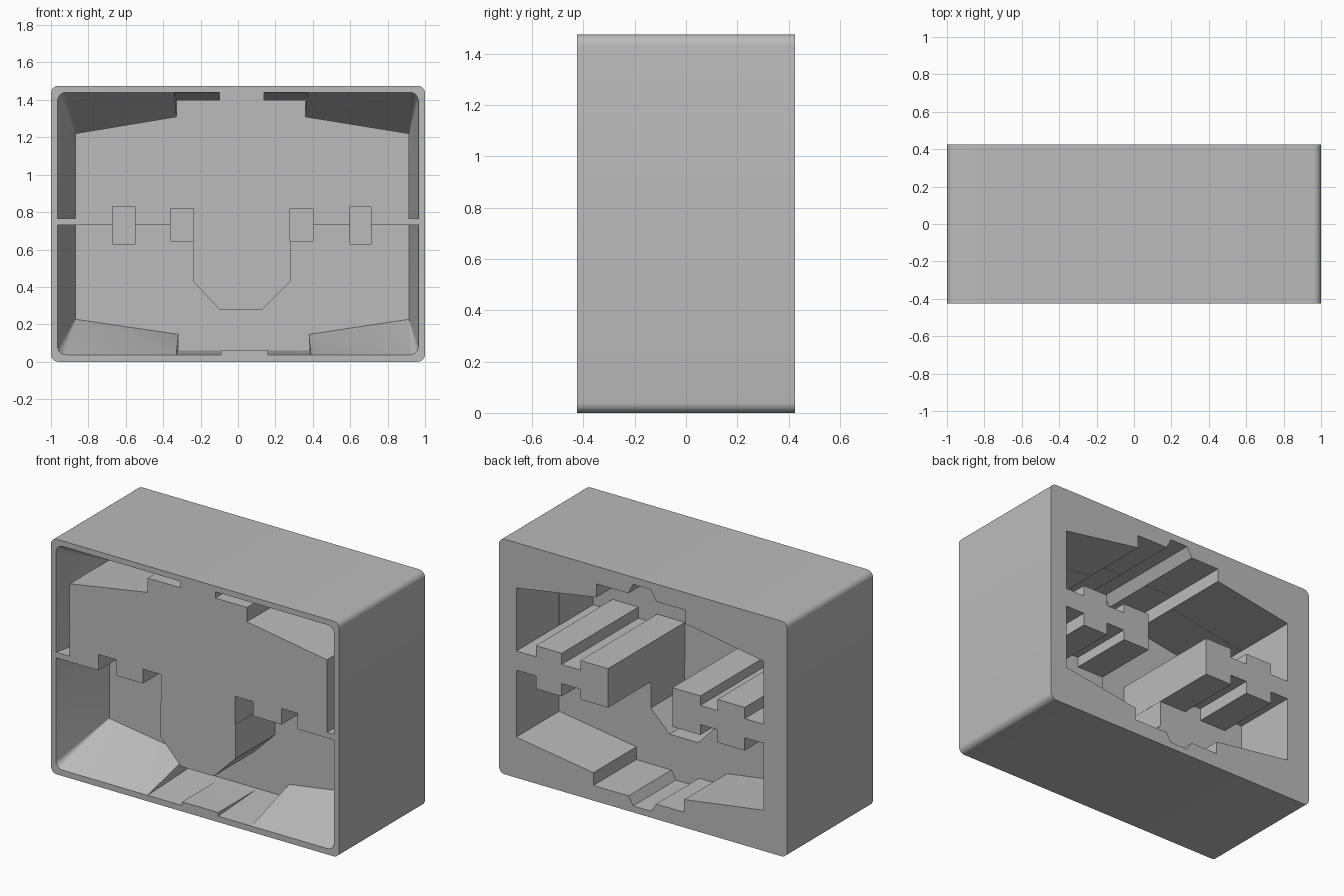
import bpy
import bmesh
from math import cos, sin, pi
from mathutils import Vector

cube = bpy.data.objects.get("Cube")
if cube:
    bpy.data.objects.remove(cube, do_unlink=True)

WALL = 0.035
FRONT, MIDDLE, BACK = -0.425, 0.0, 0.425
BEYOND = 0.5          # cutters reach past the faces


# ---------- helpers ----------
def loft(name, rings):
    """Solid through matching (outline, depth) rings."""
    bm = bmesh.new()
    rows = [[bm.verts.new((x, y, z)) for x, z in outline] for outline, y in rings]
    count = len(rows[0])
    for near, far in zip(rows, rows[1:]):
        for i in range(count):
            j = (i + 1) % count
            bm.faces.new((near[i], near[j], far[j], far[i]))
    caps = [bm.faces.new(rows[0]), bm.faces.new(rows[-1])]
    if len(rings) > 2:
        sides = [f for f in bm.faces if f not in caps]
        bmesh.ops.triangulate(bm, faces=sides)
    bmesh.ops.recalc_face_normals(bm, faces=bm.faces)
    mesh = bpy.data.meshes.new(name)
    bm.to_mesh(mesh)
    bm.free()
    obj = bpy.data.objects.new(name, mesh)
    bpy.context.collection.objects.link(obj)
    return obj


def prism(name, outline, near, far):
    return loft(name, [(outline, near), (outline, far)])


def rectangle(left, right, low, high):
    return [(left, low), (right, low), (right, high), (left, high)]


def subtract(target, cutter):
    """Cut one solid out of another and discard the cutter."""
    mod = target.modifiers.new("cut", "BOOLEAN")
    mod.operation, mod.solver, mod.object = "DIFFERENCE", "EXACT", cutter
    bpy.context.view_layer.update()
    graph = bpy.context.evaluated_depsgraph_get()
    mesh = bpy.data.meshes.new_from_object(target.evaluated_get(graph))
    target.modifiers.clear()
    target.data = mesh
    bpy.data.objects.remove(cutter, do_unlink=True)


def inset(outline, distance):
    """Move every edge of a counter-clockwise outline inwards."""
    points = [Vector(p) for p in outline]
    result = []
    for i, p in enumerate(points):
        a = (p - points[i - 1]).normalized()
        b = (points[(i + 1) % len(points)] - p).normalized()
        na, nb = Vector((-a.y, a.x)), Vector((-b.y, b.x))
        result.append(tuple(p + (na + nb) * distance / (1 + na.dot(nb))))
    return result


def arc(x, z, radius, quadrant, steps=6):
    """Rounded corner; quadrant counts from the lower left."""
    sx, sz = [(1, 1), (-1, 1), (-1, -1), (1, -1)][quadrant]
    cx, cz = x + sx * radius, z + sz * radius
    turns = [pi + (quadrant + k / steps) * pi / 2 for k in range(steps + 1)]
    return [(cx + radius * cos(t), cz + radius * sin(t)) for t in turns]


def ring(corners, floor, ceiling, radius):
    """Outline with four rounded corners and extra points between."""
    lower_left, lower_right, upper_right, upper_left = corners
    return (arc(*lower_left, radius, 0) + floor + arc(*lower_right, radius, 1)
            + arc(*upper_right, radius, 2) + ceiling + arc(*upper_left, radius, 3))


# ---------- outlines ----------
throat_corners = [(-0.87, 0.225), (0.915, 0.225), (0.915, 1.22), (-0.87, 1.22)]
throat_floor = [(-0.32, 0.145), (-0.32, 0.06), (0.38, 0.06), (0.38, 0.145)]
throat_ceiling = [(0.36, 1.31), (0.36, 1.4), (-0.33, 1.4), (-0.33, 1.31)]
throat = (throat_corners[:1] + throat_floor + throat_corners[1:3]
          + throat_ceiling + throat_corners[3:])
tongue = [(-0.24, 0.73), (-0.24, 0.43), (-0.1, 0.28),
          (0.13, 0.28), (0.28, 0.43), (0.28, 0.73)]
block = ([(-0.87, 0.73)] + tongue + [(0.915, 0.73)]
         + throat_corners[2:3] + throat_ceiling + throat_corners[3:])
sockets = [(-0.67, -0.55, 0.63, 0.83), (-0.362, -0.238, 0.645, 0.82),
           (0.278, 0.4, 0.645, 0.82), (0.6, 0.71, 0.63, 0.83)]

# ---------- outer housing ----------
outer = []
for q, (x, z) in enumerate(rectangle(-1, 1, 0, 1.475)):
    outer += arc(x, z, 0.04, q)
housing = prism("housing", outer, FRONT, BACK)

# ---------- tapered front recess, leaving the front block standing ----------
rim = ring(rectangle(-0.965, 0.965, 0.037, 1.44),
           [(-0.33, 0.037), (-0.31, 0.037), (0.37, 0.037), (0.39, 0.037)],
           [(0.37, 1.44), (0.35, 1.44), (-0.32, 1.44), (-0.34, 1.44)], 0.045)
inner = ring(throat_corners, throat_floor, throat_ceiling, 0.004)
inner = inset(inner, 0.0015)
recess = loft("front_recess", [(rim, -BEYOND), (rim, FRONT), (inner, -WALL)])
subtract(recess, prism("front_block", block, -1, 1))
subtract(recess, prism("side_bridges", rectangle(-1.1, 1.1, 0.7301, 0.765), -1, 1))
subtract(recess, prism("top_bridge", rectangle(-0.1, 0.14, 1.35, 1.6), -1, 1))
subtract(recess, prism("bottom_bridge", rectangle(-0.09, 0.16, -0.1, 0.0605), -1, 1))
subtract(housing, recess)

# ---------- deep sockets open to the front ----------
for s in sockets:
    subtract(housing, prism("socket", rectangle(*s), -BEYOND, BACK - WALL))


# ---------- back opening and hollow behind the front block ----------
def keep_arms(cutter):
    """Leave the side arms and the walls around each socket."""
    for low, high in ((-1.2, -0.37), (0.41, 1.2)):
        subtract(cutter, prism("arm", rectangle(low, high, 0.675, 0.795), -1, 1))
    for left, right, low, high in sockets:
        wall = rectangle(left - WALL, right + WALL, low - WALL, high + WALL)
        subtract(cutter, prism("socket_wall", wall, -1, 1))


opening = prism("back_opening", inset(throat, WALL), MIDDLE, BEYOND)
keep_arms(opening)
subtract(housing, opening)

hollow = prism("block_hollow", inset(block, WALL + 0.001), -0.335, 0.02)
keep_arms(hollow)
subtract(housing, hollow)

# ---------- small chamfered notches, top and bottom ----------
for base, tip, depth in ((1.35, 1.43, -0.334), (0.11, 0.04, MIDDLE)):
    notch = [(-0.1, base), (-0.055, tip), (0.07, tip), (0.11, base)]
    subtract(housing, prism("notch", notch, depth, BEYOND))

# ---------- material and shading ----------
grey = bpy.data.materials.new("plain_grey")
grey.use_nodes = True
colour = (0.5, 0.5, 0.5, 1)
grey.diffuse_color = colour
grey.node_tree.nodes["Principled BSDF"].inputs["Base Color"].default_value = colour
housing.data.materials.clear()
housing.data.materials.append(grey)

bpy.ops.object.select_all(action="DESELECT")
housing.select_set(True)
bpy.context.view_layer.objects.active = housing
bpy.ops.object.shade_smooth_by_angle(angle=pi / 7)
